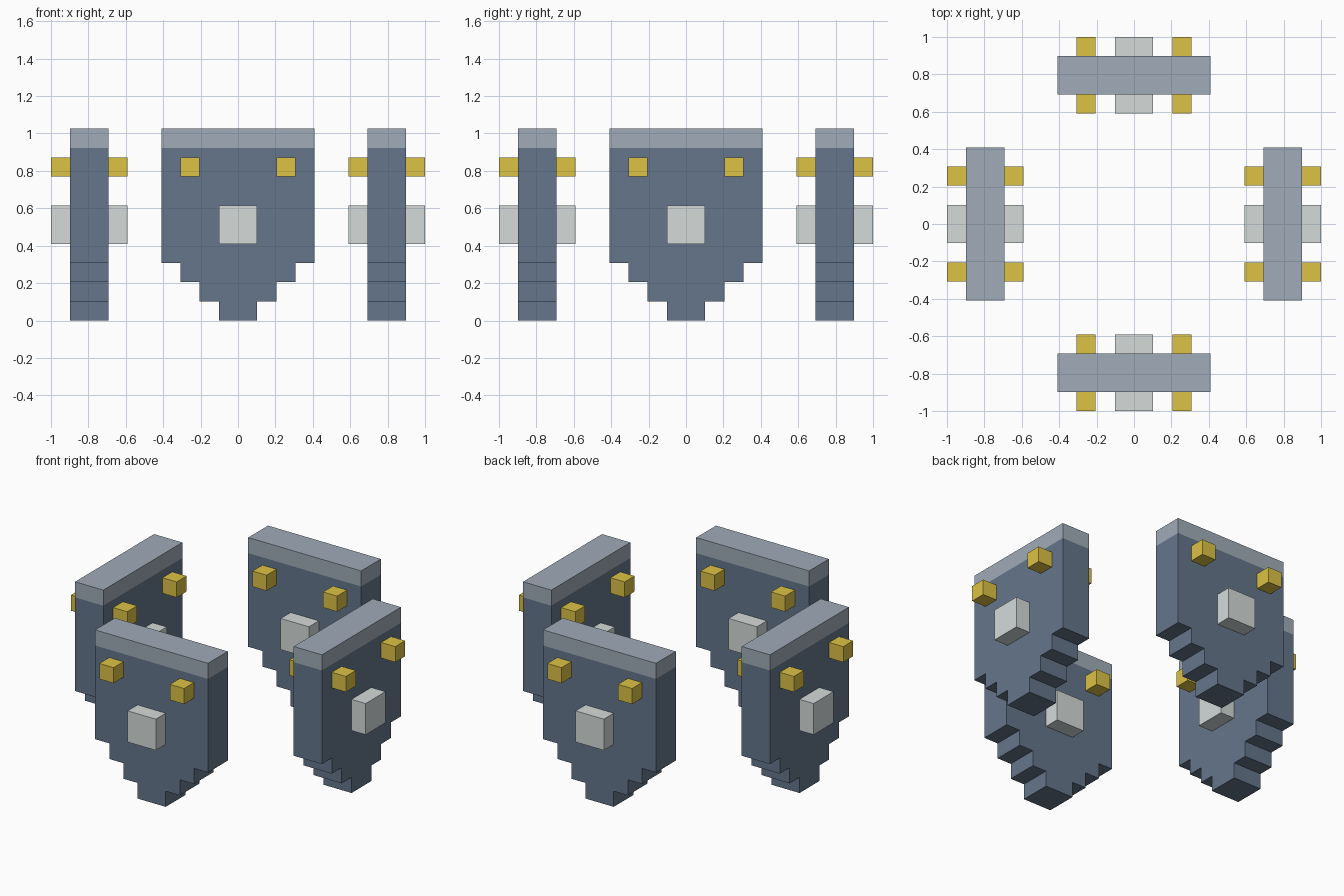
import bpy, bmesh, math
from mathutils import Matrix, Vector

if "Cube" in bpy.data.objects:
    bpy.data.objects.remove(bpy.data.objects["Cube"])

U = 2 / 19.5          # one block unit
D = 7.75 * U          # distance of each shield's mid-plane from the centre


def material(name, rgb):
    m = bpy.data.materials.new(name)
    m.diffuse_color = (*rgb, 1)
    m.use_nodes = True
    m.node_tree.nodes["Principled BSDF"].inputs["Base Color"].default_value = m.diffuse_color
    return m


STEEL = material("dark_steel", (0.13, 0.18, 0.26))
RIM = material("light_steel", (0.35, 0.41, 0.48))
GOLD = material("gold", (0.72, 0.54, 0.06))
SILVER = material("silver", (0.66, 0.71, 0.70))


def finish(bm, name, mat, angle):
    # move the part from the shield's own frame to its side of the ring
    bm.transform(Matrix.Rotation(angle, 4, 'Z') @ Matrix.Translation((0, -D, 0)) @ Matrix.Scale(U, 4))
    bmesh.ops.recalc_face_normals(bm, faces=bm.faces)
    # the scale matrix also scales the offset-free local frame only
    mesh = bpy.data.meshes.new(name)
    bm.to_mesh(mesh)
    bm.free()
    mesh.materials.append(mat)
    bpy.context.collection.objects.link(bpy.data.objects.new(name, mesh))


def box(name, centre, size, mat, angle):
    bm = bmesh.new()
    bmesh.ops.create_cube(bm, size=1, matrix=Matrix.Translation(centre) @ Matrix.Diagonal((*size, 1)))
    finish(bm, name, mat, angle)


def plate(name, angle):
    # stepped half outline, mirrored and extruded through the thickness
    half = [(1, 0), (1, 1), (2, 1), (2, 2), (3, 2), (3, 3), (4, 3), (4, 9)]
    outline = half + [(-x, z) for x, z in reversed(half)]
    bm = bmesh.new()
    face = bm.faces.new([bm.verts.new((x, -1, z)) for x, z in outline])
    ext = bmesh.ops.extrude_face_region(bm, geom=[face], use_keep_orig=True)
    bmesh.ops.translate(bm, vec=Vector((0, 2, 0)),
                        verts=[v for v in ext["geom"] if isinstance(v, bmesh.types.BMVert)])
    finish(bm, name, STEEL, angle)


# four identical shields facing front, right, back and left
for i, side in enumerate(("front", "right", "back", "left")):
    a = i * math.pi / 2
    plate(f"{side}_shield_plate", a)
    box(f"{side}_shield_rim", (0, 0, 9.5), (8, 2, 1), RIM, a)
    # boss and studs on both the outer and inner face
    for y, face in ((-1.5, "outer"), (1.5, "inner")):
        box(f"{side}_{face}_boss", (0, y, 5), (2, 1, 2), SILVER, a)
        for x in (-2.5, 2.5):
            box(f"{side}_{face}_stud", (x, y, 8), (1, 1, 1), GOLD, a)
